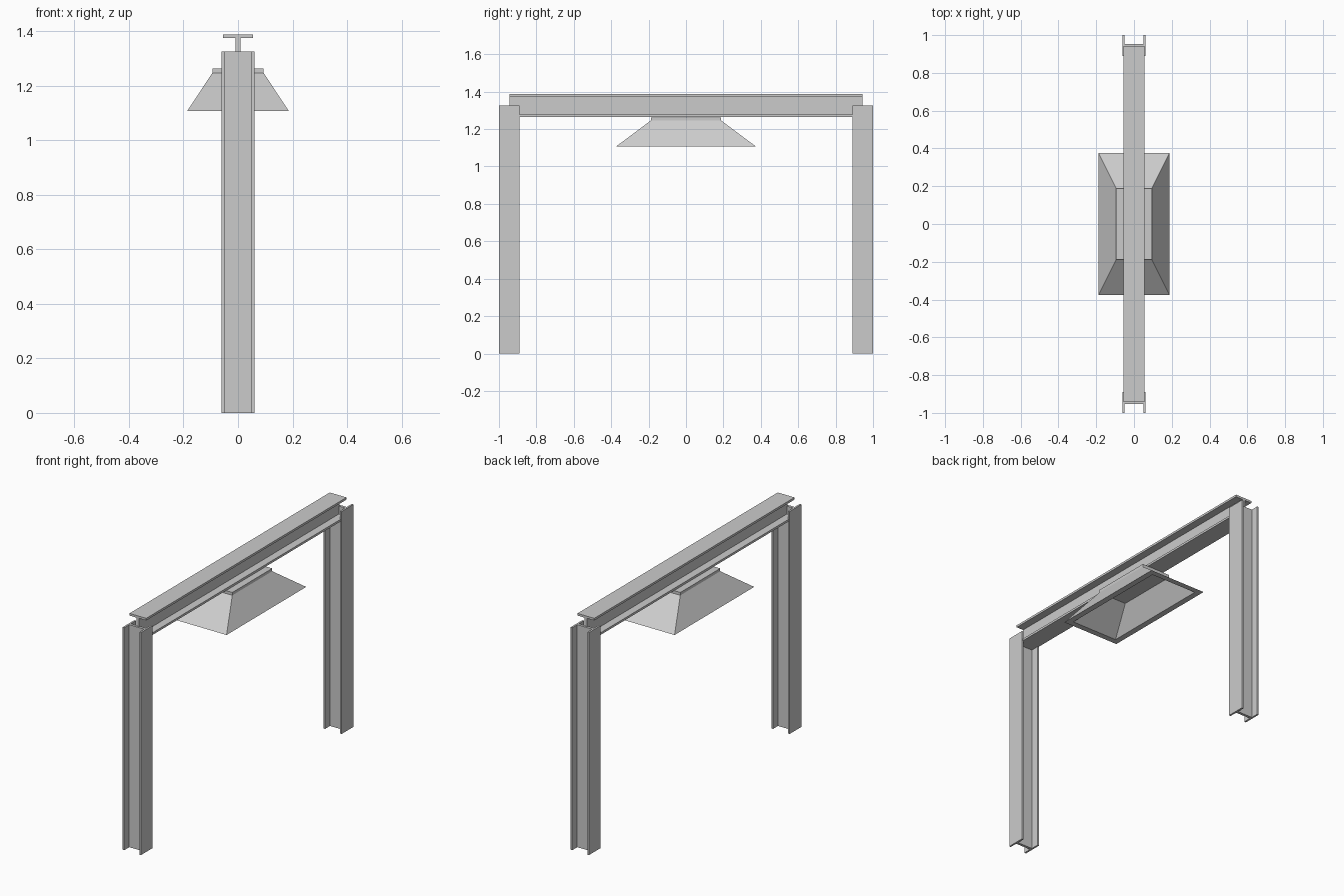
import bpy
import bmesh
from mathutils import Matrix, Vector

cube = bpy.data.objects.get("Cube")
if cube:
    bpy.data.objects.remove(cube, do_unlink=True)

steel = bpy.data.materials.new("steel_grey")
steel.use_nodes = True
GREY = (0.6, 0.6, 0.6, 1)
steel.diffuse_color = GREY
steel.node_tree.nodes["Principled BSDF"].inputs["Base Color"].default_value = GREY


def finish(bm, name):
    bmesh.ops.recalc_face_normals(bm, faces=bm.faces)
    mesh = bpy.data.meshes.new(name)
    bm.to_mesh(mesh)
    bm.free()
    mesh.materials.append(steel)
    obj = bpy.data.objects.new(name, mesh)
    bpy.context.collection.objects.link(obj)
    return obj


def girder(name, depth, width, flange, web, length, matrix):
    """I-section: depth along local x, flange width along local y, extruded up z."""
    d, w, t = depth / 2, width / 2, web / 2
    i = d - flange
    half = [(d, -w), (d, w), (i, w), (i, t), (-i, t), (-i, w)]
    profile = half + [(-x, -y) for x, y in half]
    bm = bmesh.new()
    face = bm.faces.new([bm.verts.new((x, y, 0)) for x, y in profile])
    top = bmesh.ops.extrude_face_region(bm, geom=[face])["geom"]
    verts = [g for g in top if isinstance(g, bmesh.types.BMVert)]
    bmesh.ops.translate(bm, verts=verts, vec=(0, 0, length))
    bm.transform(matrix)
    return finish(bm, name)


# Columns, open sides facing front and back
for name, y in (("front_column", -0.945), ("back_column", 0.945)):
    girder(name, 0.121, 0.11, 0.011, 0.016, 1.325, Matrix.Translation((0, y, 0)))

# Overhead beam: section depth turned to z, length turned to y
turn = Matrix(((0, 1, 0), (0, 0, 1), (1, 0, 0))).to_4x4()
girder("overhead_beam", 0.122, 0.11, 0.013, 0.018, 1.885,
       Matrix.Translation((0, -0.9425, 1.326)) @ turn)

# Mounting plate under the beam
bm = bmesh.new()
bmesh.ops.create_cube(bm, size=1)
bm.transform(Matrix.Translation((0, 0, 1.254)) @ Matrix.Diagonal((0.188, 0.376, 0.018, 1)))
finish(bm, "mounting_plate")

# Flared hood: nested rectangular rings from outer top, round the rim, to inner ceiling
bm = bmesh.new()
rings = []
for hx, hy, z in ((0.094, 0.188, 1.246), (0.187, 0.375, 1.106),
                  (0.152, 0.34, 1.106), (0.084, 0.175, 1.238)):
    rings.append([bm.verts.new(Vector((sx * hx, sy * hy, z)))
                  for sx, sy in ((-1, -1), (1, -1), (1, 1), (-1, 1))])
for a, b in zip(rings, rings[1:]):
    for k in range(4):
        n = (k + 1) % 4
        bm.faces.new((a[k], a[n], b[n], b[k]))
bm.faces.new(rings[0])
bm.faces.new(rings[-1])
finish(bm, "flared_hood")
